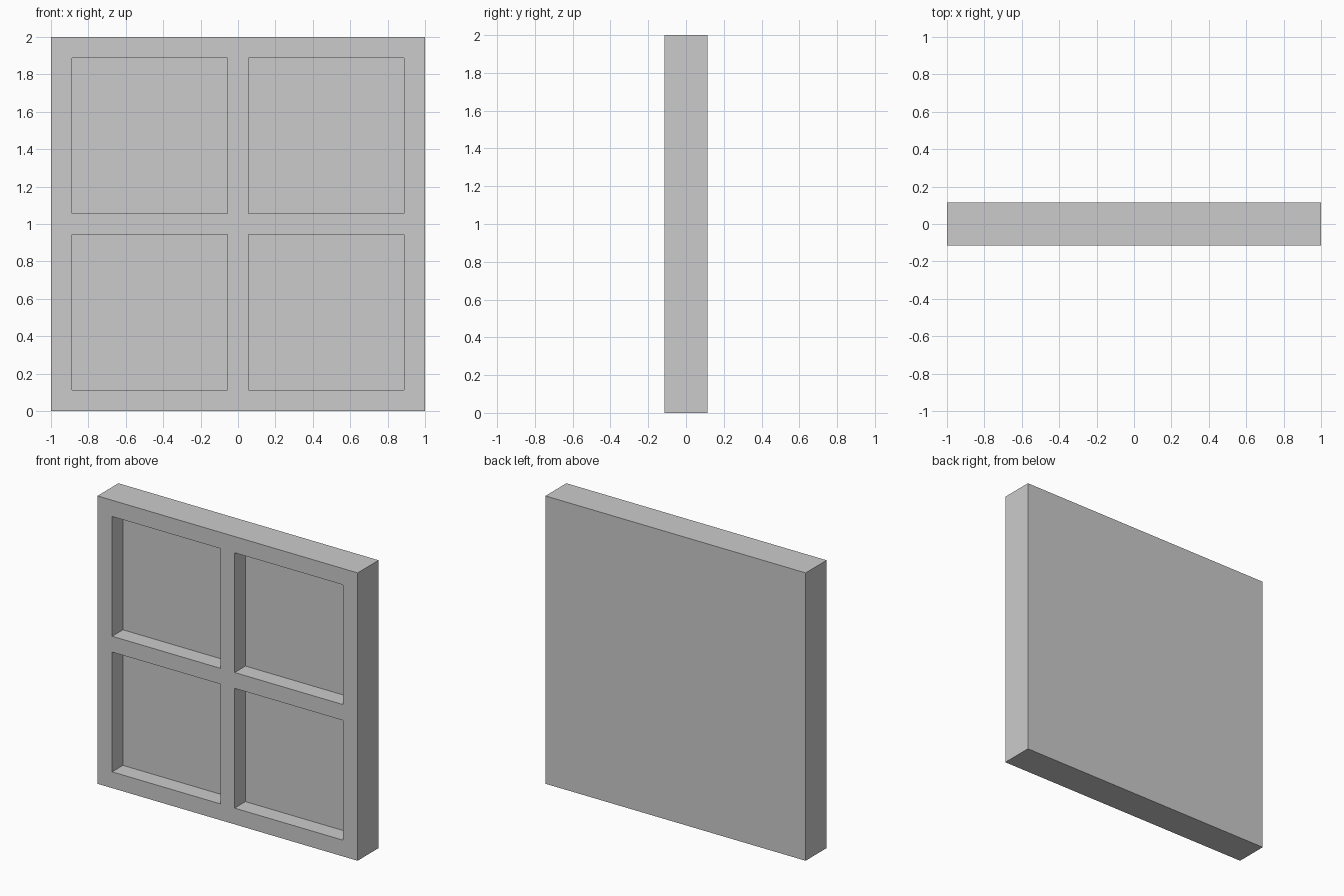
import bpy, bmesh
from mathutils import Matrix, Vector

if "Cube" in bpy.data.objects:
    bpy.data.objects.remove(bpy.data.objects["Cube"])

DEPTH = 0.23      # slab thickness
RECESS = 0.118    # how far the panes sit behind the front
OUTER = 0.887     # outer edge of the panes from the centre
INNER = 0.055     # half width of the centre bars

# Solid square slab standing on the ground
bm = bmesh.new()
bmesh.ops.create_cube(bm, size=1, matrix=Matrix.Translation((0, 0, 1)) @ Matrix.Diagonal((2, DEPTH, 2, 1)))

# Cut lines marking the outer frame and the crossing bars
for axis in (Vector((1, 0, 0)), Vector((0, 0, 1))):
    for offset in (-OUTER, -INNER, INNER, OUTER):
        bmesh.ops.bisect_plane(bm, geom=bm.verts[:] + bm.edges[:] + bm.faces[:],
                               plane_co=Vector((0, 0, 1)) + axis * offset, plane_no=axis)


# Push the four panes back into the slab
def is_pane(face):
    c = face.calc_center_median()
    return (face.normal.y < -0.9 and INNER < abs(c.x) < OUTER
            and INNER < abs(c.z - 1) < OUTER)


bm.normal_update()
panes = [f for f in bm.faces if is_pane(f)]
for pane in panes:
    new = bmesh.ops.extrude_discrete_faces(bm, faces=[pane])["faces"]
    bmesh.ops.translate(bm, verts=new[0].verts[:], vec=(0, RECESS, 0))
bmesh.ops.recalc_face_normals(bm, faces=bm.faces[:])

mesh = bpy.data.meshes.new("window_panel")
bm.to_mesh(mesh)
bm.free()
bpy.context.collection.objects.link(bpy.data.objects.new("window_panel", mesh))
